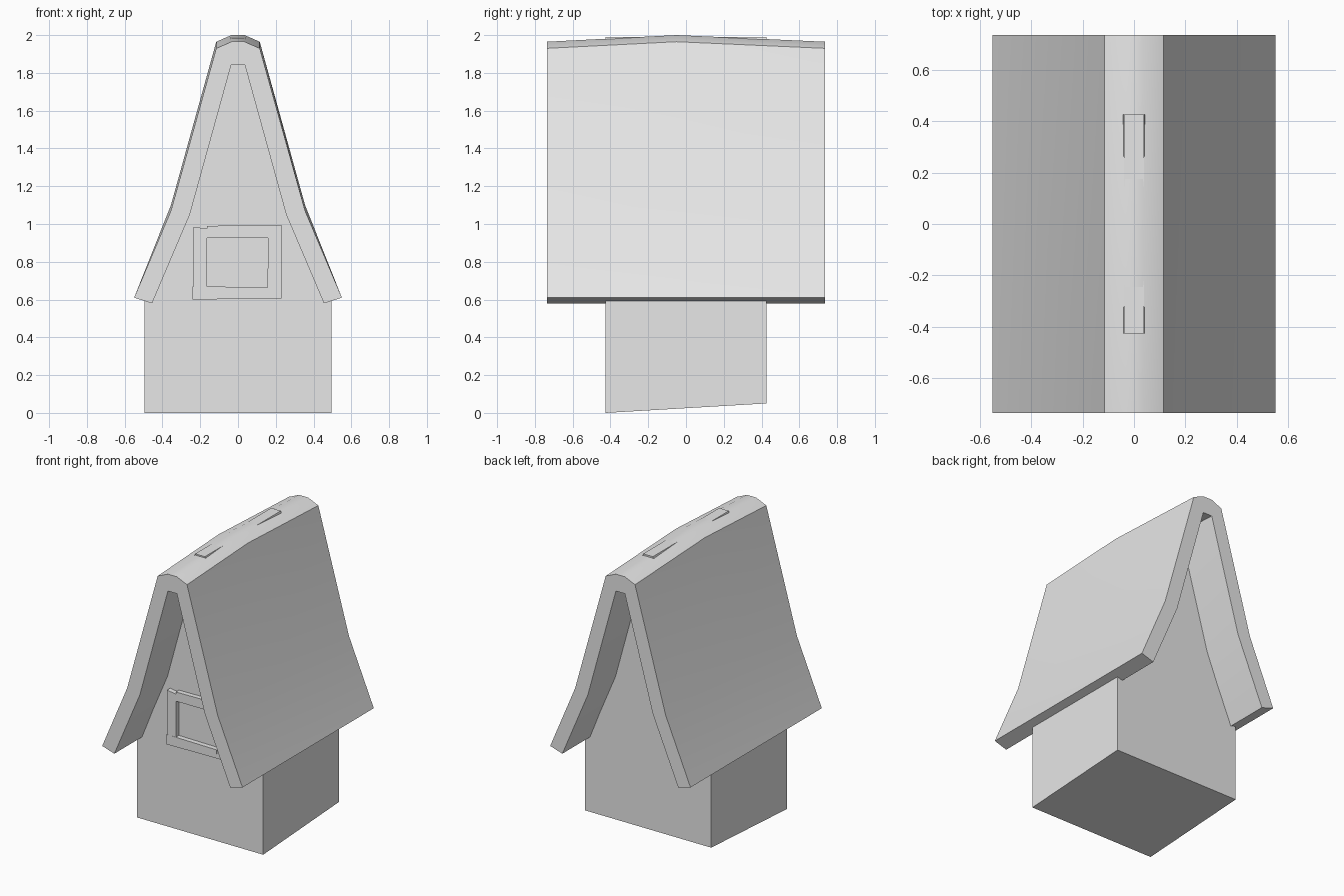
import bpy
import bmesh
import math

cube = bpy.data.objects.get("Cube")
if cube:
    bpy.data.objects.remove(cube, do_unlink=True)

# Single plain colour
grey = bpy.data.materials.new("light_grey")
grey.use_nodes = True
colour = (0.8, 0.8, 0.8, 1)
grey.diffuse_color = colour
grey.node_tree.nodes["Principled BSDF"].inputs["Base Color"].default_value = colour


def loft(name, rings):
    """Skin matching rings of points and cap both ends."""
    bm = bmesh.new()
    loops = [[bm.verts.new(p) for p in ring] for ring in rings]
    count = len(loops[0])
    for a, b in zip(loops, loops[1:]):
        for i in range(count):
            j = (i + 1) % count
            bm.faces.new((a[i], a[j], b[j], b[i]))
    bm.faces.new(loops[0])
    bm.faces.new(loops[-1])
    bmesh.ops.recalc_face_normals(bm, faces=bm.faces)
    mesh = bpy.data.meshes.new(name)
    bm.to_mesh(mesh)
    bm.free()
    mesh.materials.append(grey)
    obj = bpy.data.objects.new(name, mesh)
    bpy.context.collection.objects.link(obj)
    return obj


def smooth(obj):
    bpy.ops.object.select_all(action='DESELECT')
    obj.select_set(True)
    bpy.context.view_layer.objects.active = obj
    bpy.ops.object.shade_smooth_by_angle(angle=math.radians(30))


def mirrored(half):
    """Close a right-hand half profile with its mirror image."""
    return half + [(-p[0], *p[1:]) for p in reversed(half)]


# Roof: bent shell, slightly raised in the middle (x, z, rise)
outer = mirrored([(0.55, 0.61, 0), (0.355, 1.07, 0.03),
                  (0.115, 1.93, 0.035), (0.035, 1.965, 0.035)])
inner = mirrored([(0.455, 0.58, 0), (0.255, 1.05, 0.03), (0.035, 1.845, 0.035)])
section = outer + inner[::-1]
roof = loft("roof", [[(x, y, z + rise * lift) for x, z, rise in section]
                     for y, lift in ((-0.735, 0), (-0.05, 1), (0.735, 0))])
smooth(roof)

# House body: gabled block whose floor climbs towards the back
walls = mirrored([(0.495, 0), (0.495, 0.65), (0.31, 1.1), (0.038, 1.99)])
loft("house_body", [[(x, y, z if z else floor) for x, z in walls]
                    for y, floor in ((-0.425, 0), (0.425, 0.05))])

# Window frame: four rough boards on the front wall
boards = {
    "window_left_post": [(-0.235, 0.67), (-0.165, 0.67), (-0.165, 0.975), (-0.235, 0.985)],
    "window_sill": [(-0.24, 0.6), (0.155, 0.605), (0.155, 0.665), (-0.24, 0.67)],
    "window_right_post": [(0.155, 0.605), (0.23, 0.605), (0.23, 0.925), (0.16, 0.925)],
    "window_lintel": [(-0.165, 0.925), (0.23, 0.925), (0.23, 0.995), (-0.165, 0.99)],
}
for name, outline in boards.items():
    loft(name, [[(x, y, z) for x, z in outline] for y in (-0.46, -0.42)])
